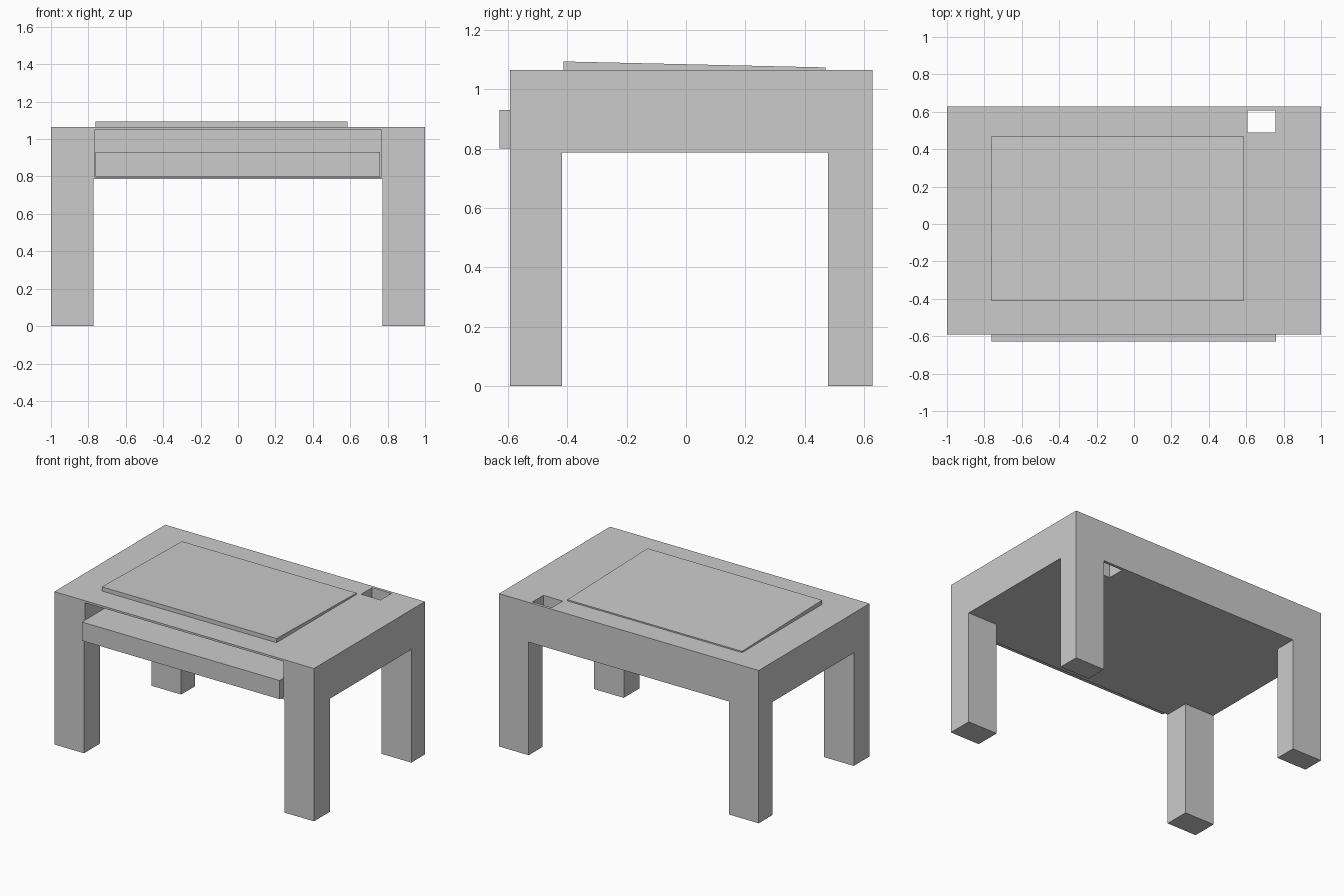
import bpy
import bmesh

if "Cube" in bpy.data.objects:
    bpy.data.objects.remove(bpy.data.objects["Cube"])


def box(name, x, y, z):
    """Axis-aligned box from (min, max) ranges."""
    bm = bmesh.new()
    bmesh.ops.create_cube(bm, size=1)
    for v in bm.verts:
        for i, (lo, hi) in enumerate((x, y, z)):
            v.co[i] = hi if v.co[i] > 0 else lo
    mesh = bpy.data.meshes.new(name)
    bm.to_mesh(mesh)
    bm.free()
    ob = bpy.data.objects.new(name, mesh)
    bpy.context.collection.objects.link(ob)
    return ob


def cut(ob, name, x, y, z):
    cutter = box(name, x, y, z)
    cutter.hide_render = True
    cutter.hide_set(True)
    m = ob.modifiers.new(name, 'BOOLEAN')
    m.operation = 'DIFFERENCE'
    m.solver = 'EXACT'
    m.object = cutter


# Desk body: one block with leg tunnels, drawer cavity and a through hole
desk = box("desk_body", (-1, 1), (-0.592, 0.628), (0, 1.064))
cut(desk, "side_tunnel_cutter", (-1.2, 1.2), (-0.418, 0.478), (-0.1, 0.787))
cut(desk, "front_tunnel_cutter", (-0.772, 0.772), (-0.8, 0.8), (-0.1, 0.787))
cut(desk, "drawer_cavity_cutter", (-0.764, 0.764), (-0.8, 0.47), (0.798, 1.05))
cut(desk, "cable_hole_cutter", (0.608, 0.757), (0.488, 0.608), (0.6, 1.3))

# Drawer: solid slab sitting in the cavity, slightly pulled out
box("drawer", (-0.762, 0.76), (-0.628, 0.465), (0.8, 0.93))

# Sloped writing panel on the top, higher at the front
panel = box("sloped_panel", (-0.761, 0.585), (-0.412, 0.47), (1.056, 1.093))
for v in panel.data.vertices:
    if v.co.z > 1.07 and v.co.y > 0:
        v.co.z = 1.073
